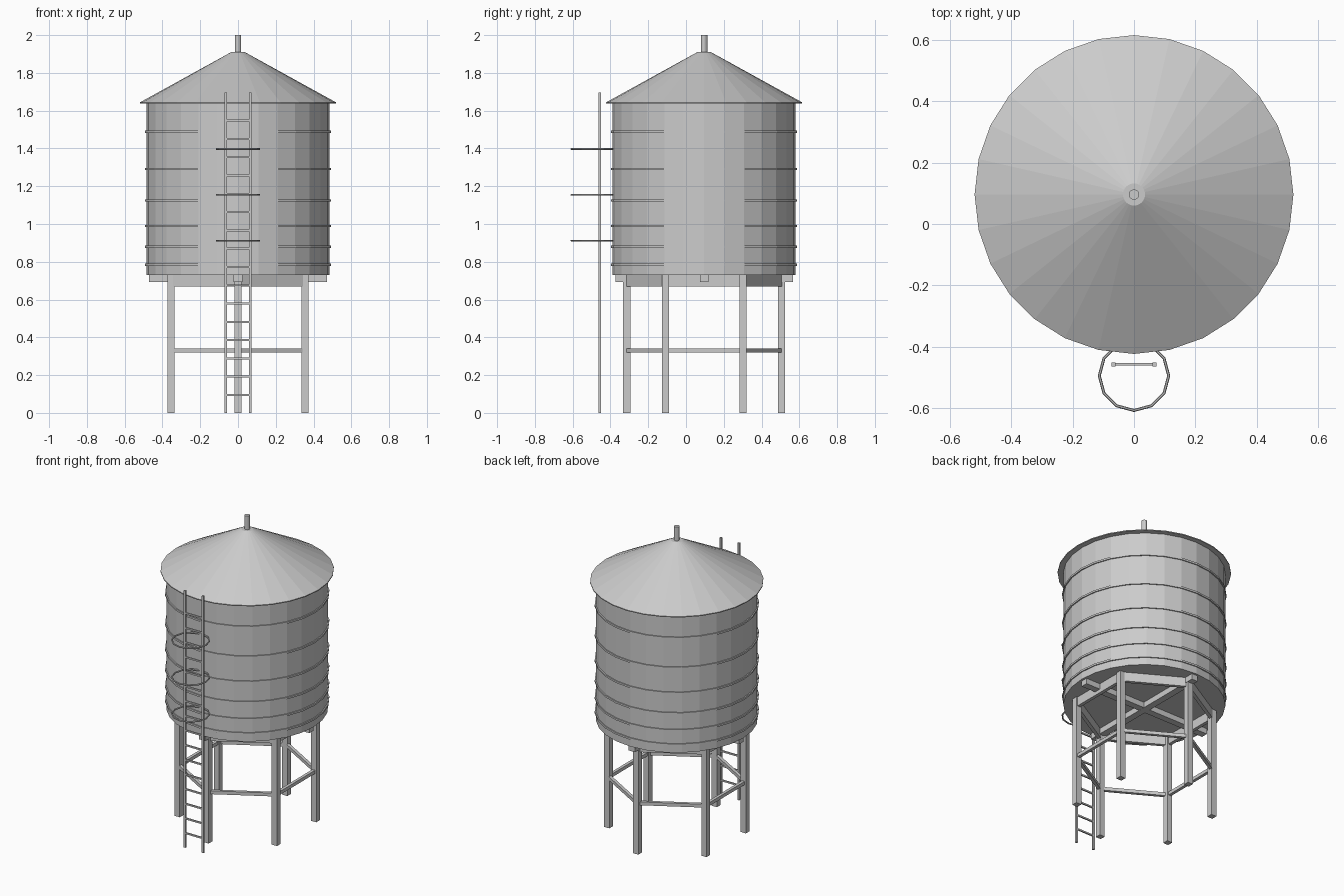
import bpy, bmesh, math
from mathutils import Vector

if "Cube" in bpy.data.objects:
    bpy.data.objects.remove(bpy.data.objects["Cube"])

CY = 0.096          # tank axis position in y
SIDES = 28


def make(name, bm):
    bmesh.ops.recalc_face_normals(bm, faces=bm.faces)
    me = bpy.data.meshes.new(name)
    bm.to_mesh(me)
    bm.free()
    ob = bpy.data.objects.new(name, me)
    bpy.context.collection.objects.link(ob)
    return ob


def lathe(name, profile, n, centre, closed=False):
    """Spin (radius, z) points about a vertical axis, with a vertex on +x."""
    bm = bmesh.new()
    rings = []
    for r, z in profile:
        rings.append([bm.verts.new((centre[0] + r * math.cos(2 * math.pi * i / n),
                                    centre[1] + r * math.sin(2 * math.pi * i / n), z))
                      for i in range(n)])
    pairs = list(zip(rings, rings[1:]))
    if closed:
        pairs.append((rings[-1], rings[0]))
    else:
        bm.faces.new(rings[0])
        bm.faces.new(rings[-1])
    for a, b in pairs:
        for i in range(n):
            j = (i + 1) % n
            bm.faces.new((a[i], a[j], b[j], b[i]))
    return make(name, bm)


def box(name, centre, size, angle=0):
    bm = bmesh.new()
    bmesh.ops.create_cube(bm, size=1)
    bmesh.ops.scale(bm, vec=size, verts=bm.verts)
    ob = make(name, bm)
    ob.location = centre
    ob.rotation_euler.z = angle
    return ob


axis = (0, CY)

# Tank, roof and vent pipe
lathe("tank", [(0.485, 0.73), (0.485, 1.64)], SIDES, axis)
lathe("roof", [(0.519, 1.638), (0.519, 1.644), (0.036, 1.91)], SIDES, axis)
lathe("vent_pipe", [(0.017, 1.88), (0.017, 2.0)], 12, axis)

# Hoops round the tank, closer together near the bottom
for k, z in enumerate((0.784, 0.879, 0.99, 1.125, 1.291, 1.488)):
    h = 0.006
    lathe(f"tank_band_{k + 1}",
          [(0.48, z - h), (0.492, z - h), (0.492, z + h), (0.48, z + h)],
          SIDES, axis, closed=True)

# Six legs, with ring beams and braces between neighbours
R = 0.41
corners = [Vector((R * math.cos(math.radians(30 + 60 * i)),
                   CY + R * math.sin(math.radians(30 + 60 * i)), 0)) for i in range(6)]
for i, a in enumerate(corners):
    b = corners[(i + 1) % 6]
    mid, d = (a + b) / 2, b - a
    ang = math.atan2(d.y, d.x)
    box(f"leg_{i + 1}", (a.x, a.y, 0.365), (0.038, 0.038, 0.73))
    box(f"ring_beam_{i + 1}", (mid.x, mid.y, 0.70), (d.length, 0.022, 0.06), ang)
    box(f"brace_{i + 1}", (mid.x, mid.y, 0.33), (d.length, 0.02, 0.022), ang)

# Crossed floor beams
box("floor_beam_x", (0, CY, 0.712), (0.94, 0.045, 0.037))
box("floor_beam_y", (0, CY, 0.7115), (0.045, 0.94, 0.037))

# Ladder
LY = -0.457
for s, side in ((-1, "left"), (1, "right")):
    box(f"ladder_rail_{side}", (s * 0.066, LY, 0.848), (0.013, 0.013, 1.696))
for k in range(16):
    box(f"ladder_rung_{k + 1}", (0, LY, 0.095 + 0.0968 * k), (0.13, 0.009, 0.01))

# Safety hoops round the ladder
for k, z in enumerate((0.912, 1.154, 1.397)):
    ring = [(0.113 + 0.005 * math.cos(math.pi * j / 3),
             z + 0.005 * math.sin(math.pi * j / 3)) for j in range(6)]
    lathe(f"ladder_hoop_{k + 1}", ring, 12, (0, -0.494), closed=True)
